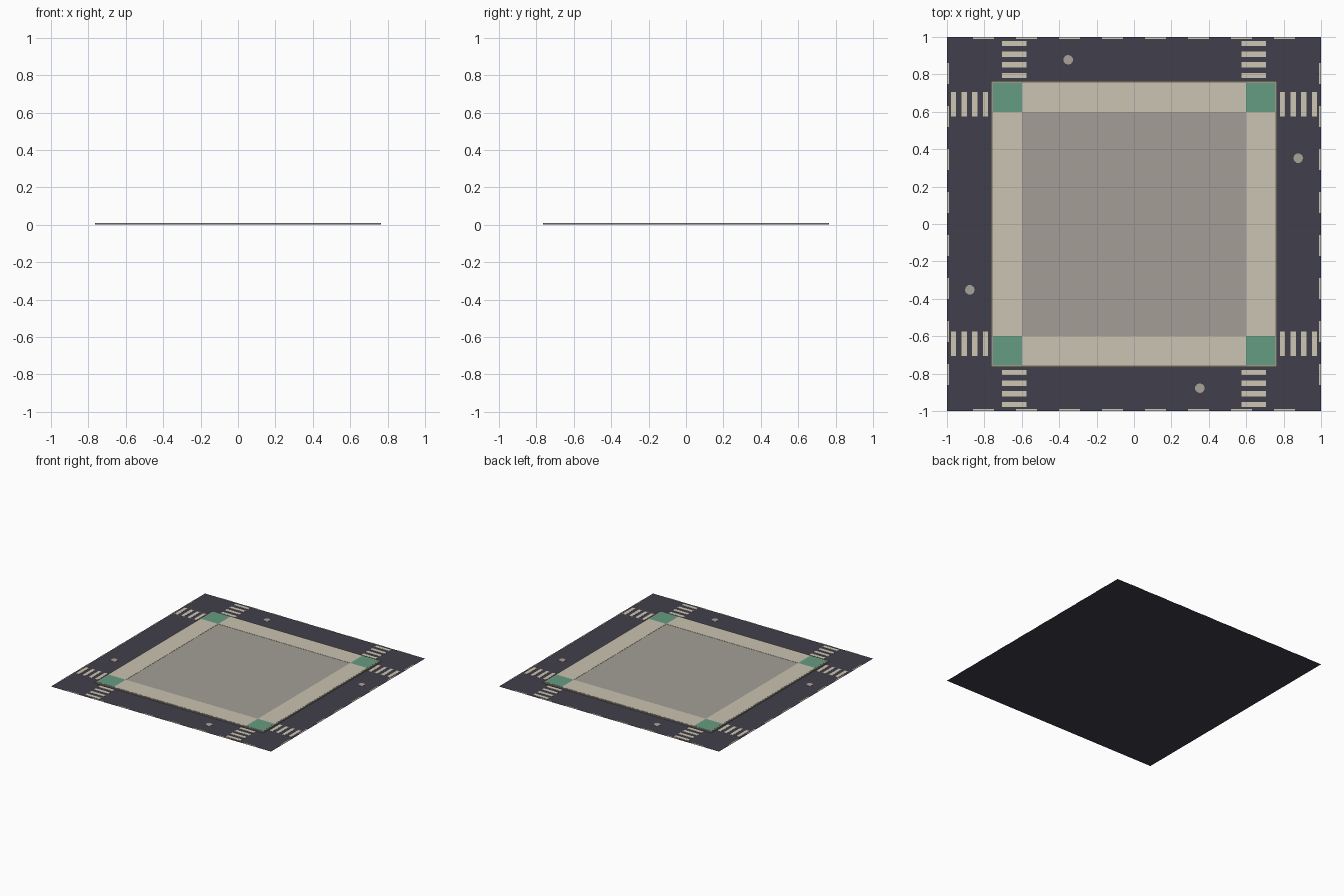
import bpy, bmesh, math
from mathutils import Matrix, Vector

if "Cube" in bpy.data.objects:
    bpy.data.objects.remove(bpy.data.objects["Cube"])


def srgb(r, g, b):
    lin = [(c / 255 / 12.92) if c < 10 else ((c / 255 + 0.055) / 1.055) ** 2.4 for c in (r, g, b)]
    return (*lin, 1)


def material(name, rgb):
    m = bpy.data.materials.new(name)
    m.diffuse_color = srgb(*rgb)
    m.use_nodes = True
    m.node_tree.nodes["Principled BSDF"].inputs["Base Color"].default_value = m.diffuse_color
    return m


ASPHALT = material("asphalt", (65, 64, 76))
PAVING = material("pale_paving", (203, 195, 178))
KERB = material("kerb_stone", (160, 151, 137))
LOT = material("lot_concrete", (163, 158, 150))
GREEN = material("corner_green", (101, 156, 130))
PAINT = material("road_paint", (205, 198, 180))
COVER = material("cover_metal", (168, 162, 152))


def make(name, mat, build):
    bm = bmesh.new()
    build(bm)
    mesh = bpy.data.meshes.new(name)
    bm.to_mesh(mesh)
    bm.free()
    mesh.materials.append(mat)
    ob = bpy.data.objects.new(name, mesh)
    bpy.context.collection.objects.link(ob)
    return ob


def box(bm, x0, x1, y0, y1, z0, z1, turn=0):
    m = (Matrix.Rotation(turn * math.pi / 2, 4, 'Z')
         @ Matrix.Translation(((x0 + x1) / 2, (y0 + y1) / 2, (z0 + z1) / 2))
         @ Matrix.Diagonal((x1 - x0, y1 - y0, z1 - z0, 1)))
    bmesh.ops.create_cube(bm, size=1, matrix=m)


# Road sheet
make("road", ASPHALT, lambda bm: bmesh.ops.create_grid(bm, x_segments=1, y_segments=1, size=1))

# Central lot
make("lot", LOT, lambda bm: box(bm, -0.6, 0.6, -0.6, 0.6, 0.001, 0.0085))


# Kerb, four sides around the pavement
def kerb(bm):
    for t in range(4):
        box(bm, -0.765, 0.755, 0.755, 0.765, 0.0005, 0.009, t)


make("kerb", KERB, kerb)


# Pavement strips and corner pads
def pavement(bm):
    for t in range(4):
        box(bm, -0.6, 0.6, 0.6, 0.755, 0.0005, 0.01, t)


def corners(bm):
    for t in range(4):
        box(bm, 0.6, 0.755, 0.6, 0.755, 0.0005, 0.01, t)


make("pavement", PAVING, pavement)
make("corner_pads", GREEN, corners)


# Crossing stripes: two ladders on each side
def crossings(bm):
    for t in range(4):
        for cx in (-0.64, 0.64):
            for i in range(4):
                y = 0.794 + 0.057 * i
                box(bm, cx - 0.066, cx + 0.066, y - 0.014, y + 0.014, 0.0005, 0.002, t)


make("crossing_stripes", PAINT, crossings)


# Dashed centre lines along the tile edges
def dashes(bm):
    for t in range(4):
        for i in range(8):
            x = -0.805 + 0.23 * i
            box(bm, x - 0.056, x + 0.056, 0.99, 1.0, 0.0005, 0.002, t)


make("lane_dashes", PAINT, dashes)


# Round utility covers, one per side
def covers(bm):
    for t in range(4):
        m = (Matrix.Rotation(t * math.pi / 2, 4, 'Z')
             @ Matrix.Translation(Vector((-0.352, 0.878, 0.00175))))
        bmesh.ops.create_cone(bm, cap_ends=True, segments=10, radius1=0.026, radius2=0.026,
                              depth=0.0025, matrix=m)


make("utility_covers", COVER, covers)
